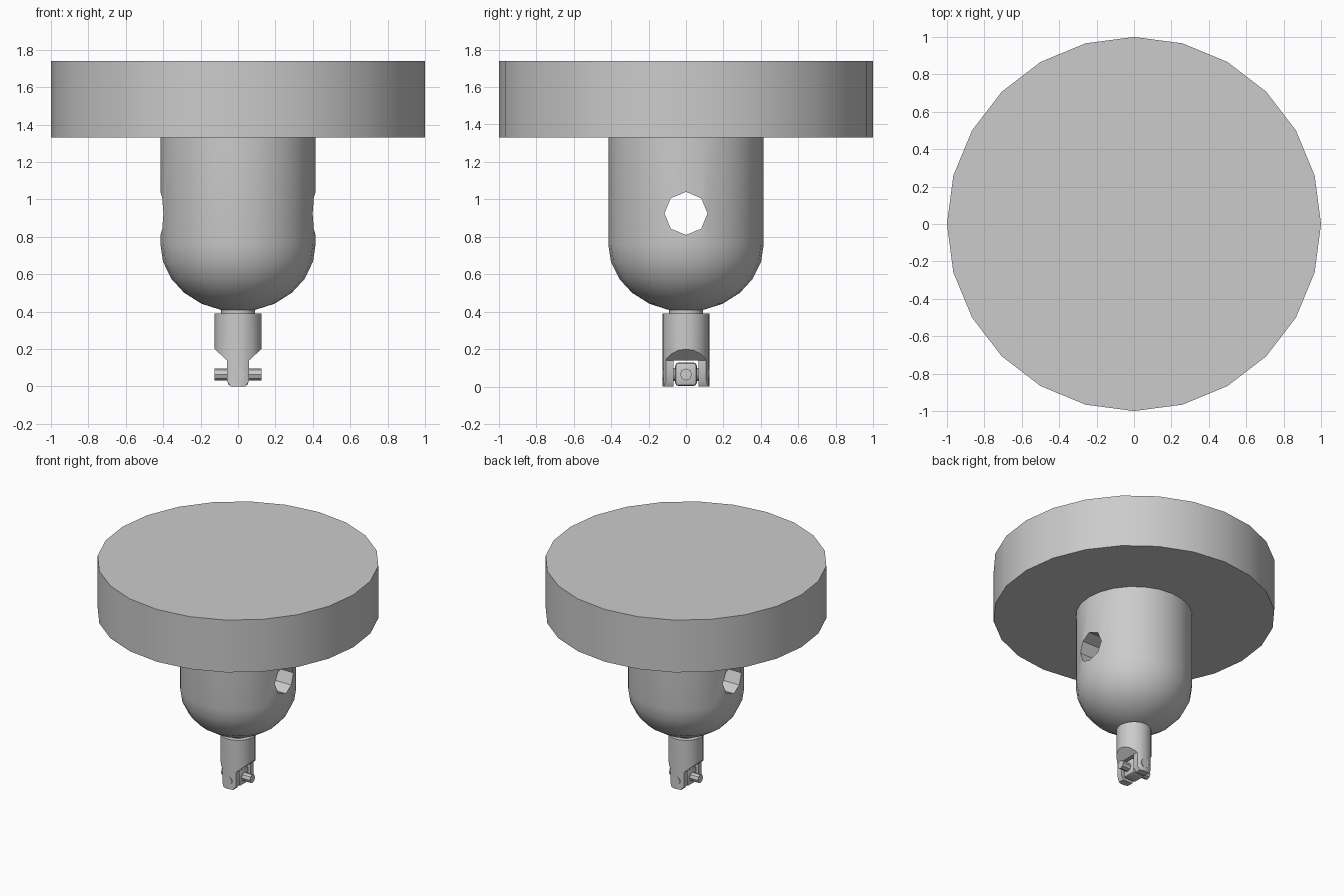
import bpy, bmesh, math
from mathutils import Matrix

cube = bpy.data.objects.get("Cube")
if cube:
    bpy.data.objects.remove(cube, do_unlink=True)

GREY = (0.6, 0.6, 0.6, 1)
mat = bpy.data.materials.new("plain grey")
mat.use_nodes = True
mat.diffuse_color = GREY
mat.node_tree.nodes["Principled BSDF"].inputs["Base Color"].default_value = GREY


def activate(ob):
    bpy.ops.object.select_all(action='DESELECT')
    ob.select_set(True)
    bpy.context.view_layer.objects.active = ob


def finish(name, bm):
    bmesh.ops.recalc_face_normals(bm, faces=bm.faces)
    mesh = bpy.data.meshes.new(name)
    bm.to_mesh(mesh)
    bm.free()
    mesh.materials.append(mat)
    ob = bpy.data.objects.new(name, mesh)
    bpy.context.collection.objects.link(ob)
    return ob


def smooth(ob, angle=35):
    activate(ob)
    bpy.ops.object.shade_smooth_by_angle(angle=math.radians(angle))


def lathe(name, profile, sides):
    """Closed solid turned round z from (radius, z) rings, bottom to top."""
    bm = bmesh.new()
    rings = []
    for r, z in profile:
        rings.append([bm.verts.new((r * math.cos(2 * math.pi * i / sides),
                                    r * math.sin(2 * math.pi * i / sides), z))
                      for i in range(sides)])
    for a, b in zip(rings, rings[1:]):
        for i in range(sides):
            j = (i + 1) % sides
            bm.faces.new((a[i], a[j], b[j], b[i]))
    bm.faces.new(rings[0][::-1])
    bm.faces.new(rings[-1])
    return finish(name, bm)


def rod(name, radius, length, axis, z, sides):
    bm = bmesh.new()
    turn = Matrix.Rotation(math.pi / 2, 4, 'Y' if axis == 'X' else 'X')
    bmesh.ops.create_cone(bm, cap_ends=True, segments=sides, radius1=radius,
                          radius2=radius, depth=length,
                          matrix=Matrix.Translation((0, 0, z)) @ turn)
    return finish(name, bm)


def box(name, size, z):
    bm = bmesh.new()
    bmesh.ops.create_cube(bm, size=1, matrix=Matrix.Translation((0, 0, z))
                          @ Matrix.Diagonal((*size, 1)))
    return finish(name, bm)


def prism(name, outline, depth):
    """Extrude an (x, z) outline along y."""
    bm = bmesh.new()
    face = bm.faces.new([bm.verts.new((x, -depth / 2, z)) for x, z in outline])
    new = bmesh.ops.extrude_face_region(bm, geom=[face])["geom"]
    bmesh.ops.translate(bm, vec=(0, depth, 0),
                        verts=[v for v in new if isinstance(v, bmesh.types.BMVert)])
    return finish(name, bm)


def boolean(ob, tool, operation):
    activate(ob)
    mod = ob.modifiers.new("cut", 'BOOLEAN')
    mod.operation, mod.object, mod.solver = operation, tool, 'EXACT'
    bpy.ops.object.modifier_apply(modifier=mod.name)
    bpy.data.objects.remove(tool, do_unlink=True)


def bevel(ob, width):
    activate(ob)
    mod = ob.modifiers.new("bevel", 'BEVEL')
    mod.width, mod.segments = width, 2
    bpy.ops.object.modifier_apply(modifier=mod.name)


# Wide flat disc on top
smooth(lathe("top_disc", [(1, 1.33), (1, 1.74)], 24))

# Round-bottomed body with a cross hole
dome = [(0.415 * math.cos(a), 0.76 - 0.36 * math.sin(a))
        for a in (math.radians(d) for d in (78, 62, 46, 31, 15, 0))]
body = lathe("round_body", [(0.02, 0.4)] + dome + [(0.415, 1.335)], 24)
boolean(body, rod("hole_cutter", 0.115, 2, 'X', 0.925, 8), 'DIFFERENCE')
smooth(body)

# Thin neck joining the body and the fork
smooth(lathe("neck", [(0.09, 0.385), (0.09, 0.41)], 16))

# Fork: round shank tapered on two sides, then slotted
half = [(0.04, 0), (0.06, 0.03), (0.06, 0.14), (0.125, 0.2), (0.13, 0.4)]
outline = half + [(-x, z) for x, z in reversed(half)]
fork = lathe("fork", [(0.125, 0), (0.125, 0.39)], 20)
boolean(fork, prism("fork_profile", outline, 0.4), 'INTERSECT')
boolean(fork, box("slot_cutter", (0.5, 0.136, 0.3), -0.01), 'DIFFERENCE')
smooth(fork)

# Swivel block held in the fork, with its two crossing pins
block = box("swivel_block", (0.11, 0.116, 0.126), 0.066)
bevel(block, 0.018)
smooth(block)
smooth(rod("long_pin", 0.032, 0.25, 'X', 0.065, 8))
smooth(rod("fork_pin", 0.035, 0.25, 'Y', 0.065, 12))
